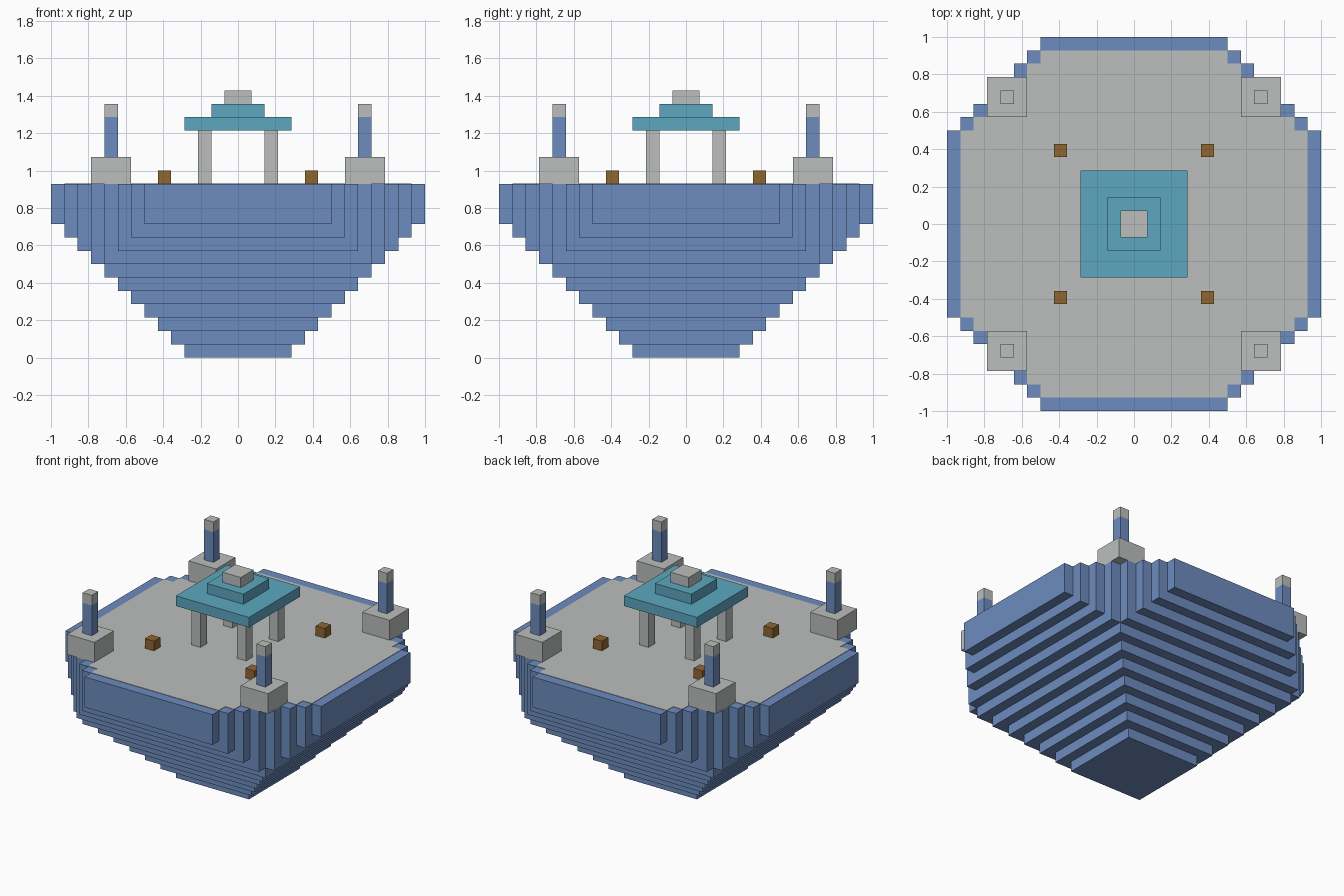
import bpy
import bmesh

U = 1 / 14      # one block of the modelling grid
DECK = 13       # deck height in blocks
CUT = 21        # x + y limit that steps the deck corners

if "Cube" in bpy.data.objects:
    bpy.data.objects.remove(bpy.data.objects["Cube"], do_unlink=True)


def material(name, *srgb):
    color = [((c / 255 + 0.055) / 1.055) ** 2.4 for c in srgb] + [1]
    mat = bpy.data.materials.new(name)
    mat.use_nodes = True
    mat.diffuse_color = color
    mat.node_tree.nodes["Principled BSDF"].inputs["Base Color"].default_value = color
    return mat


BLUE = material("slate blue", 109, 140, 191)
STONE = material("pale stone", 187, 191, 189)
TEAL = material("teal roof", 93, 167, 192)
WOOD = material("brown wood", 143, 103, 48)


def finish(name, bm, mat):
    bmesh.ops.remove_doubles(bm, verts=bm.verts, dist=0.001)
    bmesh.ops.recalc_face_normals(bm, faces=bm.faces)
    mesh = bpy.data.meshes.new(name)
    bm.to_mesh(mesh)
    bm.free()
    mesh.materials.append(mat)
    obj = bpy.data.objects.new(name, mesh)
    bpy.context.collection.objects.link(obj)
    return obj


def block(name, mat, x, y, half, z0, z1):
    """Square block, all measures in grid blocks."""
    bm = bmesh.new()
    bmesh.ops.create_cube(bm, size=1)
    for v in bm.verts:
        v.co = ((x + v.co.x * 2 * half) * U, (y + v.co.y * 2 * half) * U,
                (z0 if v.co.z < 0 else z1) * U)
    return finish(name, bm, mat)


def turn(p, times):
    for _ in range(times):
        p = (-p[1], p[0])
    return p


def outline(half, cut):
    """Square of the given half width whose corners are cut into steps."""
    corner = []
    x, y = half, min(half, cut - half)
    corner.append((x, y))
    while x > y or (x > cut - half and y < half):
        corner += [(x - 1, y), (x - 1, y + 1)]
        x, y = x - 1, y + 1
    return [turn(p, k) for k in range(4) for p in corner]


def add_face(bm, points):
    return bm.faces.new([bm.verts.new([c * U for c in p]) for p in points])


# Stepped hull: one ring of walls and ledges per layer
bm = bmesh.new()
for half in range(4, 15):
    z0 = half - 4
    z1 = DECK if half == 14 else z0 + 1
    ring = outline(half, CUT)
    for a, b in zip(ring, ring[1:] + ring[:1]):
        add_face(bm, [(*a, z0), (*b, z0), (*b, z1), (*a, z1)])
    if half == 4:
        add_face(bm, [(*p, z0) for p in ring])
        continue
    outer, inner = min(half, CUT - half), min(half - 1, CUT - half)
    ledge = [(-inner, half - 1), (inner, half - 1), (outer, half), (-outer, half)]
    for k in range(4):
        add_face(bm, [(*turn(p, k), z0) for p in ledge])
add_face(bm, [(*p, DECK) for p in outline(14, CUT)])
finish("hull", bm, BLUE)

# Thin stone deck inside the blue rim
bm = bmesh.new()
lid = add_face(bm, [(*p, DECK) for p in outline(13, CUT - 1)])
top = bmesh.ops.extrude_face_region(bm, geom=[lid])["geom"]
bmesh.ops.translate(bm, vec=(0, 0, 0.003),
                    verts=[g for g in top if isinstance(g, bmesh.types.BMVert)])
finish("deck_floor", bm, STONE)

# Parts repeated at the four corners
for sx, side in ((1, "left"), (-1, "right")):
    for sy, end in ((-1, "front"), (1, "back")):
        tag = f"{end}_{side}"
        px, py = sx * 9.5, sy * 9.5
        block(f"tower_base_{tag}", STONE, px, py, 1.5, DECK, 15)
        block(f"tower_post_{tag}", BLUE, px, py, 0.5, 15, 18)
        block(f"tower_cap_{tag}", STONE, px, py, 0.5, 18, 19)
        block(f"crate_{tag}", WOOD, sx * 5.5, sy * 5.5, 0.5, DECK, 14)
        block(f"pavilion_pillar_{tag}", STONE, sx * 2.5, sy * 2.5, 0.5, DECK, 17)

# Pavilion roof
block("roof_lower", TEAL, 0, 0, 4, 17, 18)
block("roof_upper", TEAL, 0, 0, 2, 18, 19)
block("roof_finial", STONE, 0, 0, 1, 19, 20)
